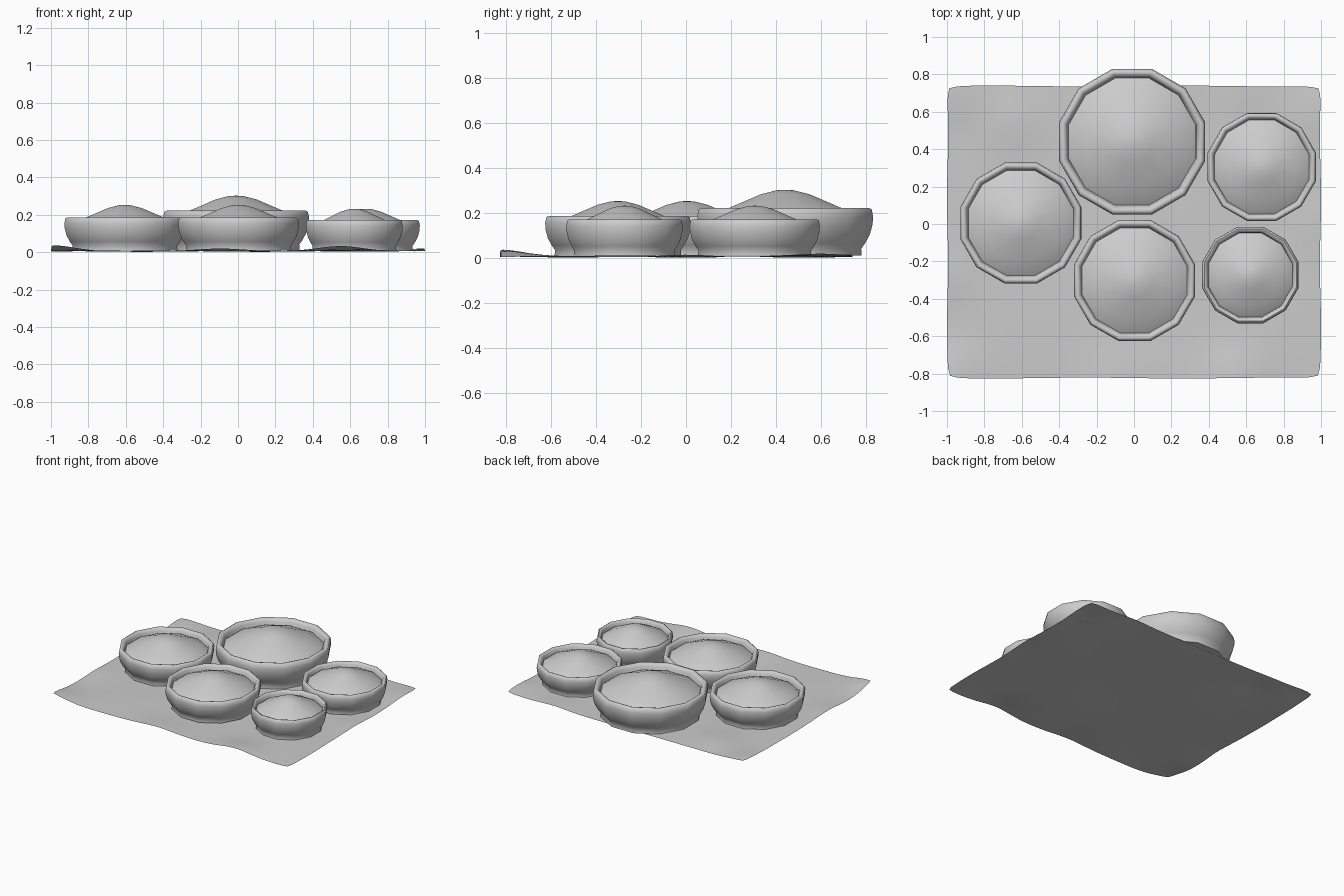
import bpy, bmesh, math

if "Cube" in bpy.data.objects:
    bpy.data.objects.remove(bpy.data.objects["Cube"])

SIDES = 12


def finish(bm, name, angle=50):
    bmesh.ops.recalc_face_normals(bm, faces=bm.faces)
    me = bpy.data.meshes.new(name)
    bm.to_mesh(me)
    bm.free()
    ob = bpy.data.objects.new(name, me)
    bpy.context.collection.objects.link(ob)
    bpy.ops.object.select_all(action='DESELECT')
    ob.select_set(True)
    bpy.context.view_layer.objects.active = ob
    bpy.ops.object.shade_smooth_by_angle(angle=math.radians(angle))
    return ob


def lathe(name, profile, cx, cy, rs, zs):
    """Spin a profile (flat-to-flat radius, height) into a 12-sided part."""
    bm = bmesh.new()
    rings = []
    for r, z in profile:
        h = 0.01 + z * zs
        if r == 0:
            rings.append([bm.verts.new((cx, cy, h))])
            continue
        rad = r * rs / math.cos(math.pi / SIDES)
        rings.append([bm.verts.new((cx + rad * math.cos((k + 0.5) * 2 * math.pi / SIDES),
                                    cy + rad * math.sin((k + 0.5) * 2 * math.pi / SIDES), h))
                      for k in range(SIDES)])
    for a, b in zip(rings, rings[1:]):
        for k in range(SIDES):
            n = (k + 1) % SIDES
            if len(a) == 1:
                bm.faces.new((a[0], b[k], b[n]))
            elif len(b) == 1:
                bm.faces.new((a[k], a[n], b[0]))
            else:
                bm.faces.new((a[k], a[n], b[n], b[k]))
    return finish(bm, name)


# Unit profiles: bowl widest flat-to-flat radius = 1, rim height = 0.21
BOWL = [(0, 0.0), (0.87, 0.0), (0.865, 0.03), (0.91, 0.055), (0.965, 0.095),
        (0.995, 0.14), (1.0, 0.175), (0.985, 0.205), (0.955, 0.212), (0.915, 0.208),
        (0.885, 0.19), (0.865, 0.15), (0.75, 0.06), (0, 0.03)]
MOUND = [(0.87, 0.165), (0.80, 0.183), (0.62, 0.215), (0.28, 0.272), (0.10, 0.29), (0, 0.292)]

# name, centre x, centre y, radius, height scale
BOWLS = [("back", -0.01, 0.44, 0.39, 1.0),
         ("left", -0.605, 0.005, 0.323, 0.83),
         ("front", 0.003, -0.302, 0.323, 0.83),
         ("right_back", 0.683, 0.305, 0.289, 0.76),
         ("right_front", 0.622, -0.273, 0.258, 0.76)]
for n, x, y, r, zs in BOWLS:
    lathe(n + "_bowl", BOWL, x, y, r, zs)
    lathe(n + "_powder_mound", MOUND, x, y, r, zs)

# Cloth: a thin sheet with soft bumps (x, y, width, height)
BUMPS = [(-1.0, -0.83, 0.17, 0.032), (0.55, -0.83, 0.17, 0.028), (-0.1, -0.83, 0.18, 0.014),
         (-0.95, 0.70, 0.15, 0.014), (1.0, 0.6, 0.16, 0.013), (1.0, 0.0, 0.15, 0.010),
         (-0.65, 0.55, 0.15, 0.012), (-1.0, -0.3, 0.15, 0.010), (0.6, 0.74, 0.15, 0.010)]


def cloth_height(x, y):
    z = 0.011 + 0.003 * math.sin(5 * x + 1) * math.cos(6 * y)
    for bx, by, w, h in BUMPS:
        z += h * math.exp(-((x - bx) ** 2 + (y - by) ** 2) / (w * w))
    return z


bm = bmesh.new()
bmesh.ops.create_grid(bm, x_segments=48, y_segments=40, size=1)
for v in bm.verts:
    u, w = v.co.x, v.co.y
    x = u * (1 - 0.012 * abs(w) ** 30 + 0.003 * (math.sin(7 * w) - 1) * u * u)
    y = -0.043 + 0.783 * w * (1 - 0.016 * abs(u) ** 30 + 0.003 * (math.sin(6 * u) - 1) * w * w)
    v.co = (x, y, cloth_height(x, y))
low = min(v.co.z for v in bm.verts)
for v in bm.verts:
    v.co.z -= low - 0.002
cloth = finish(bm, "cloth")
if sum(p.normal.z for p in cloth.data.polygons) < 0:
    cloth.data.flip_normals()
